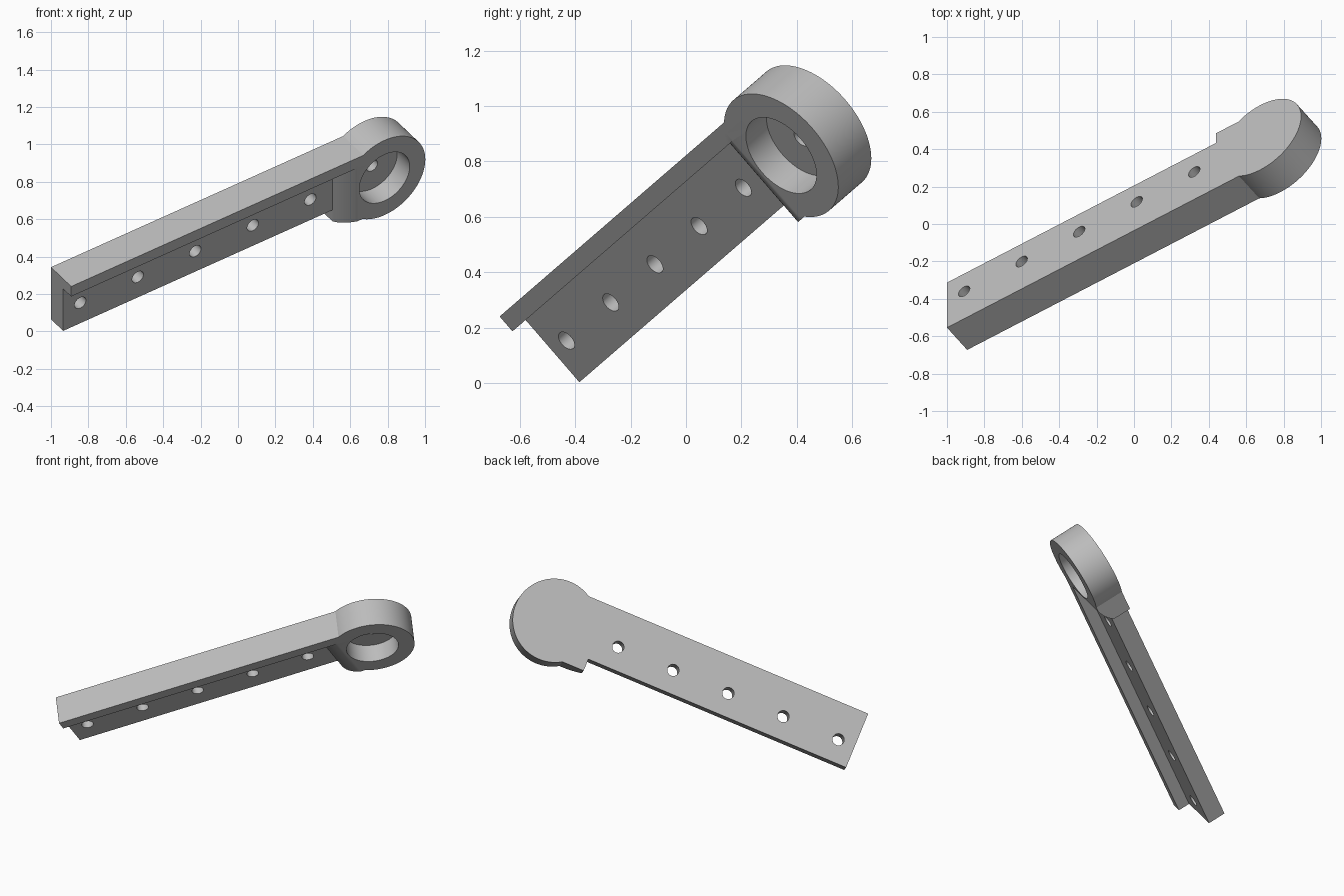
import bpy, bmesh, math
from mathutils import Matrix, Vector

cube = bpy.data.objects.get("Cube")
if cube:
    bpy.data.objects.remove(cube, do_unlink=True)

# Main sizes, in the arm's own frame: x along, y up the plate, z through
PLATE, FULL = 0.115, 0.191           # plate and full thickness
HEIGHT, LIP = 0.368, 0.071           # plate height and flange height
EYE_X, EYE_Y, EYE_R = 2.032, -0.225, 0.264
SHOULDER_X, SHOULDER_Y = 1.746, -0.447

grey = bpy.data.materials.new("plain_grey")
grey.use_nodes = True
colour = (0.5, 0.5, 0.5, 1)
grey.diffuse_color = colour
grey.node_tree.nodes["Principled BSDF"].inputs["Base Color"].default_value = colour


def prism(name, points, depth):
    """Closed outline of 3D points swept along the depth vector."""
    bm = bmesh.new()
    face = bm.faces.new([bm.verts.new(p) for p in points])
    swept = bmesh.ops.extrude_face_region(bm, geom=[face])["geom"]
    verts = [g for g in swept if isinstance(g, bmesh.types.BMVert)]
    bmesh.ops.translate(bm, verts=verts, vec=depth)
    bmesh.ops.recalc_face_normals(bm, faces=bm.faces)
    mesh = bpy.data.meshes.new(name)
    bm.to_mesh(mesh)
    bm.free()
    mesh.materials.append(grey)
    obj = bpy.data.objects.new(name, mesh)
    bpy.context.collection.objects.link(obj)
    return obj


def disc(name, x, y, radius, z0, z1, sides):
    ring = [(x + radius * math.cos(math.tau * i / sides),
             y + radius * math.sin(math.tau * i / sides), z0) for i in range(sides)]
    return prism(name, ring, (0, 0, z1 - z0))


def combine(target, tool, operation):
    """Apply a boolean and discard the tool."""
    tool.hide_render = True
    mod = target.modifiers.new("combine", "BOOLEAN")
    mod.operation, mod.solver, mod.object = operation, "EXACT", tool
    graph = bpy.context.evaluated_depsgraph_get()
    mesh = bpy.data.meshes.new_from_object(target.evaluated_get(graph))
    target.modifiers.clear()
    target.data = mesh
    bpy.data.objects.remove(tool, do_unlink=True)


# Long plate with the flange along its upper edge
section = [(0, 0), (0, FULL), (-LIP, FULL), (-LIP, PLATE), (-HEIGHT, PLATE), (-HEIGHT, 0)]
arm = prism("bracket_arm", [(0, y, z) for y, z in section], (1.98, 0, 0))

# Shoulder that swells from the plate up to the eye
rise = []
for i in range(13):
    t = i / 12
    # quadratic curve from the plate surface to the front face
    x = SHOULDER_X + 0.06 * t * (1 - t) + 0.11 * t * t
    z = PLATE + (FULL - PLATE) * (1.3 * t * (1 - t) + t * t)
    rise.append((x, z))
outline = [(SHOULDER_X, 0)] + rise + [(1.99, FULL), (1.99, 0)]
shoulder = prism("shoulder", [(x, SHOULDER_Y, z) for x, z in outline],
                 (0, -SHOULDER_Y - LIP / 2, 0))
combine(arm, shoulder, "UNION")

# Round eye, trimmed at its plate side so the shoulder slope stays clear
eye = disc("eye", EYE_X, EYE_Y, EYE_R, 0, FULL, 128)
trim = [(x, -LIP, z) for x, z in rise] + [(1.7, -LIP, FULL + 0.1), (1.7, -LIP, PLATE)]
trim.insert(len(rise), (rise[-1][0], -LIP, FULL + 0.1))
combine(eye, prism("trim", trim, (0, -0.5, 0)), "DIFFERENCE")
combine(arm, eye, "UNION")

# Blind pocket in the eye with a small centre bore
combine(arm, disc("pocket", EYE_X, EYE_Y, 0.163, 0.072, 0.3, 96), "DIFFERENCE")
combine(arm, disc("bore", EYE_X, EYE_Y, 0.036, 0.025, 0.12, 40), "DIFFERENCE")

# Row of bolt holes through the plate
for i in range(5):
    hole = disc("hole", 0.111 + 0.373 * i, -0.224, 0.037, -0.1, 0.3, 40)
    combine(arm, hole, "DIFFERENCE")

# Tilt into place
along = Vector((0.8246, 0.428, 0.370)).normalized()
up = Vector((0, -along.z, along.y)).normalized()
through = along.cross(up)
place = Matrix((along, up, through)).transposed().to_4x4()
place.translation = (-1, -0.554, 0.343)
arm.data.transform(place)

bpy.context.view_layer.objects.active = arm
arm.select_set(True)
bpy.ops.object.shade_smooth_by_angle(angle=math.radians(25))
